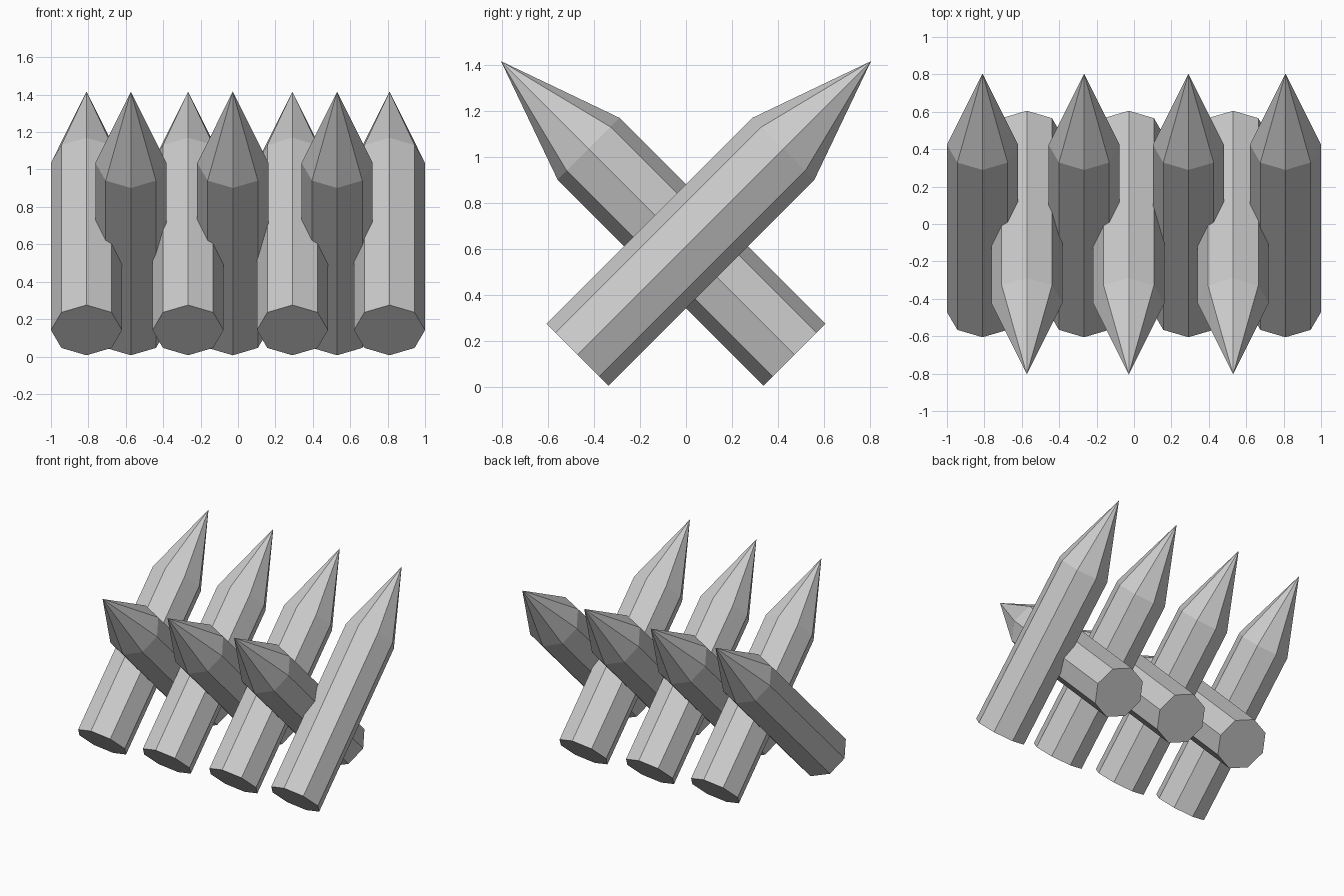
import bpy, bmesh, math
from mathutils import Matrix

if "Cube" in bpy.data.objects:
    bpy.data.objects.remove(bpy.data.objects["Cube"])

RADIUS, SHOULDER, LENGTH, SIDES = 0.19, 1.265, 1.803, 8
BASE_Y, BASE_Z = 0.471, 0.141


def stake(name, x, lean):
    """Sharpened octagonal log tilted 45 degrees; lean is the y sign of its tip."""
    bm = bmesh.new()
    # shaft standing on its base
    base = bmesh.ops.create_circle(bm, cap_ends=True, segments=SIDES, radius=RADIUS)
    bottom = bm.faces[:][0]
    ext = bmesh.ops.extrude_face_region(bm, geom=[bottom], use_keep_orig=True)["geom"]
    top = [g for g in ext if isinstance(g, bmesh.types.BMFace)][0]
    bmesh.ops.translate(bm, verts=top.verts[:], vec=(0, 0, SHOULDER))
    # pointed end
    tip = bmesh.ops.poke(bm, faces=[top])["verts"][0]
    tip.co = (0, 0, LENGTH)
    bmesh.ops.recalc_face_normals(bm, faces=bm.faces[:])
    # lean and place
    tilt = Matrix.Rotation(-lean * math.radians(45), 4, 'X')
    bm.transform(Matrix.Translation((x, -lean * BASE_Y, BASE_Z)) @ tilt)
    mesh = bpy.data.meshes.new(name)
    bm.to_mesh(mesh)
    bm.free()
    bpy.context.collection.objects.link(bpy.data.objects.new(name, mesh))


# four stakes point backward, three point forward between them
for i, x in enumerate((-0.81, -0.267, 0.291, 0.81)):
    stake(f"back_pointing_stake_{i + 1}", x, 1)
for i, x in enumerate((-0.573, -0.028, 0.53)):
    stake(f"front_pointing_stake_{i + 1}", x, -1)
